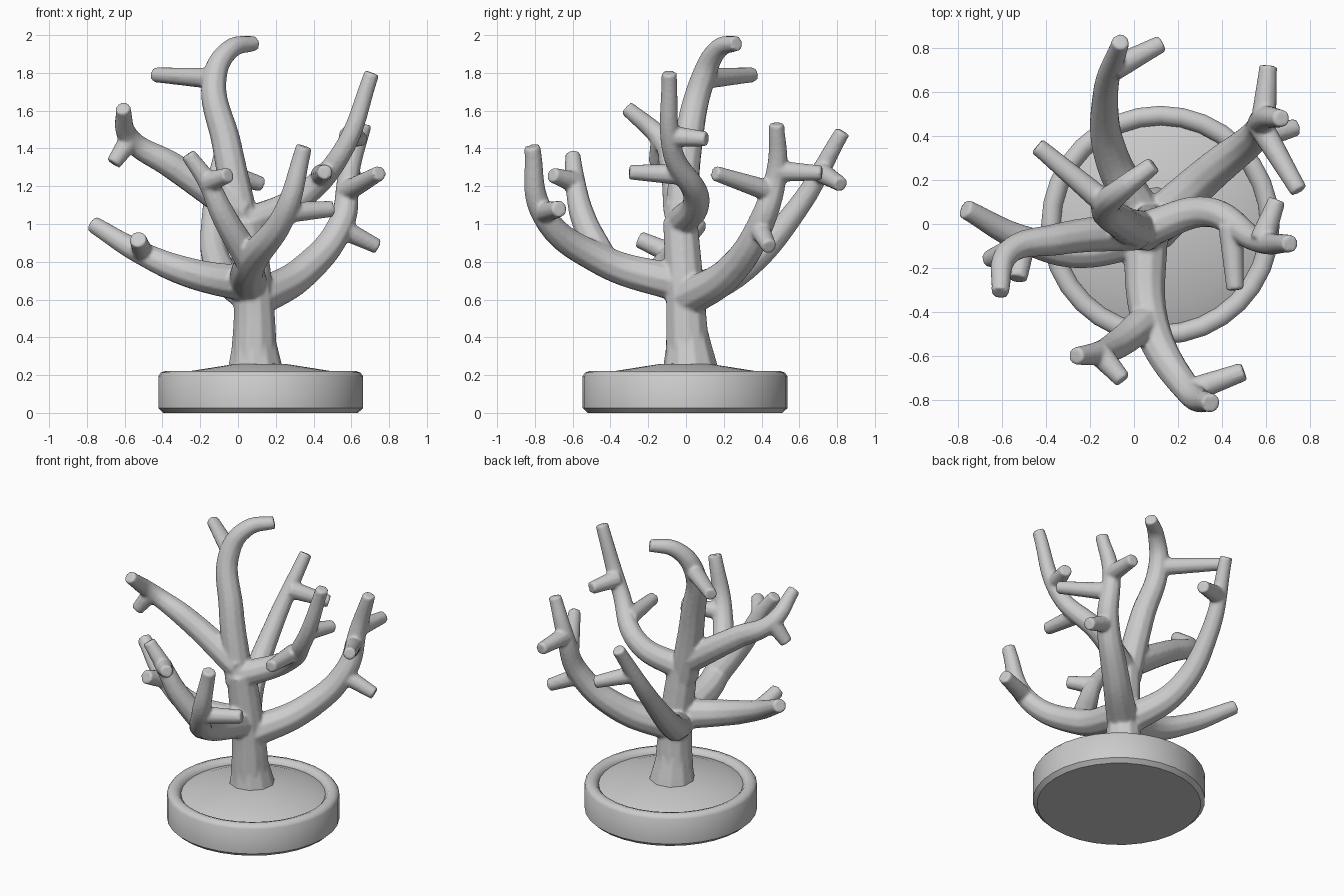
import bpy
import bmesh
import math
from mathutils import Vector

cube = bpy.data.objects.get("Cube")
if cube:
    bpy.data.objects.remove(cube, do_unlink=True)

# One plain grey for everything
grey = bpy.data.materials.new("plain_grey")
grey.use_nodes = True
colour = (0.6, 0.6, 0.6, 1.0)
grey.diffuse_color = colour
grey.node_tree.nodes["Principled BSDF"].inputs["Base Color"].default_value = colour

TIP_RADIUS = 0.041
BASE_CENTRE = Vector((0.12, -0.005, 0))


def add_object(name, data):
    ob = bpy.data.objects.new(name, data)
    bpy.context.collection.objects.link(ob)
    return ob


def lathe(name, profile, sides=32):
    """Spin an (r, z) profile about the axis of the base."""
    bm = bmesh.new()
    verts = [bm.verts.new((r, 0, z)) for r, z in profile]
    edges = [bm.edges.new(pair) for pair in zip(verts, verts[1:])]
    bmesh.ops.spin(bm, geom=verts + edges, cent=(0, 0, 0), axis=(0, 0, 1),
                   angle=math.tau, steps=sides)
    bmesh.ops.remove_doubles(bm, verts=bm.verts, dist=0.0005)
    bmesh.ops.recalc_face_normals(bm, faces=bm.faces)
    mesh = bpy.data.meshes.new(name)
    bm.to_mesh(mesh)
    bm.free()
    mesh.materials.append(grey)
    ob = add_object(name, mesh)
    ob.location = BASE_CENTRE
    bpy.ops.object.select_all(action='DESELECT')
    ob.select_set(True)
    bpy.context.view_layer.objects.active = ob
    bpy.ops.object.shade_smooth_by_angle(angle=math.radians(40))


# Round base with a rounded raised rim, and the low mound inside it
lathe("round_base", [(0, 0), (.515, 0), (.542, .025), (.542, .195), (.528, .214),
                     (.5, .223), (.473, .214), (.455, .19), (.45, .15), (0, .15)])
lathe("soil_mound", [(0, .15), (.454, .15), (.454, .19), (.37, .222),
                     (.14, .258), (0, .265)])

# All limbs are tapering tubes in one curve
curve = bpy.data.curves.new("limb_paths", 'CURVE')
curve.dimensions = '3D'
curve.bevel_depth = 1.0
curve.bevel_resolution = 3
curve.use_fill_caps = True


def tube(path, start_radius, end_radius):
    """Add a smooth path whose radius runs evenly from start to end."""
    spline = curve.splines.new('BEZIER')
    last = len(path) - 1
    spline.bezier_points.add(last)
    for i, point in enumerate(spline.bezier_points):
        point.co = path[i]
        point.radius = start_radius + (end_radius - start_radius) * i / last
    for point in spline.bezier_points:
        point.handle_left_type = point.handle_right_type = 'AUTO'


def limb(path, radius, twigs=(), end_radius=TIP_RADIUS):
    """A limb, and twigs that each leave it at a path position for a tip."""
    tube(path, radius, end_radius)
    for position, tip in twigs:
        i = int(position)
        root = Vector(path[i]).lerp(Vector(path[i + 1]), position - i)
        tube([root, tip], 0.058, end_radius)


# Flared foot and trunk
limb([(.092, .025, .2), (.085, .01, .42)], .155, end_radius=.11)
limb([(.085, .01, .3), (.085, 0, .55), (.045, -.03, 1.02)], .122, end_radius=.095)

# Tall stem with its hooked top
limb([(.035, -.03, .95), (-.06, .01, 1.42), (-.125, .09, 1.77),
      (-.04, .17, 1.925), (.09, .27, 1.958)], .092,
     twigs=[(2, (-.44, .355, 1.79))])

# Back limb
limb([(.06, 0, .62), (-.1, .3, .77), (-.13, .58, 1.07), (-.06, .83, 1.49)], .1,
     twigs=[(2.5, (.125, .82, 1.21))])

# Left upper limb
limb([(.04, -.03, 1), (.33, .055, 1.14), (.55, -.07, 1.38), (.71, -.09, 1.8)], .085,
     twigs=[(2.2, (.65, .11, 1.45)), (1.5, (.46, -.3, 1.275))])

# Left back limb
limb([(.09, 0, .6), (.35, .235, .75), (.55, .4, 1.01), (.59, .48, 1.28),
      (.67, .48, 1.53)], .102,
     twigs=[(1.9, (.74, .44, .88)), (2.6, (.75, .15, 1.27)), (3, (.61, .72, 1.27))])

# Right lower limb
limb([(.06, -.04, .68), (-.25, -.12, .74), (-.5, -.07, .84), (-.77, .07, 1)], .1,
     twigs=[(2, (-.53, -.25, .92))], end_radius=.046)

# Right upper limb
limb([(.02, -.03, 1.06), (-.35, -.07, 1.31), (-.57, -.13, 1.45), (-.61, -.315, 1.615)], .09,
     twigs=[(2, (-.66, -.16, 1.32))])

# Front limb
limb([(.05, -.02, .68), (.075, -.45, .81), (.25, -.76, 1.06), (.35, -.815, 1.41)], .104,
     twigs=[(2, (.5, -.67, 1.08))], end_radius=.044)

# Side shoot of the front limb
limb([(.06, -.44, .81), (-.08, -.55, 1.05), (-.16, -.585, 1.22), (-.265, -.6, 1.37)], .08,
     twigs=[(2, (-.05, -.71, 1.26))])

# Turn the paths into a mesh
paths = add_object("limb_paths", curve)
graph = bpy.context.evaluated_depsgraph_get()
graph.update()
mesh = bpy.data.meshes.new_from_object(paths.evaluated_get(graph))
bpy.data.objects.remove(paths, do_unlink=True)
mesh.name = "branching_tree"
mesh.materials.clear()
mesh.materials.append(grey)

# Fuse the limbs into one skin with softened crotches
tree = add_object("branching_tree", mesh)
fuse = tree.modifiers.new("fuse", 'REMESH')
fuse.mode = 'VOXEL'
fuse.voxel_size = 0.01
fuse.use_smooth_shade = True
soften = tree.modifiers.new("soften", 'SMOOTH')
soften.factor = 0.5
soften.iterations = 4
